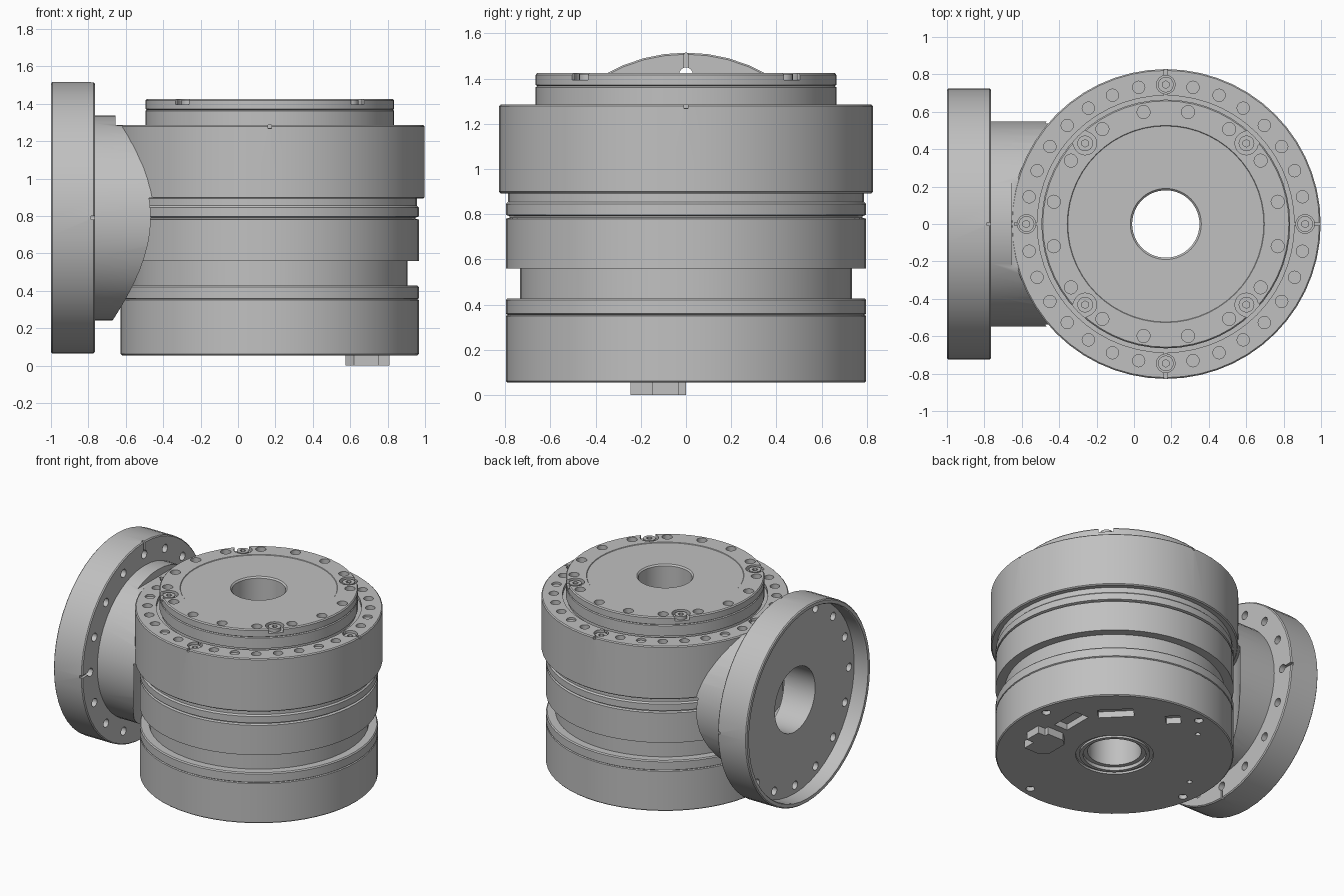
import bpy, bmesh
from math import cos, sin, pi, radians
from mathutils import Matrix, Vector

if "Cube" in bpy.data.objects:
    bpy.data.objects.remove(bpy.data.objects["Cube"])

steel = bpy.data.materials.new("steel_grey")
steel.use_nodes = True
GREY = (0.53, 0.53, 0.53, 1)
steel.diffuse_color = GREY
steel.node_tree.nodes["Principled BSDF"].inputs["Base Color"].default_value = GREY

AXIS = Matrix.Translation((0.17, 0, 0))                 # upright body axis
SIDE = Matrix.Translation((0, 0, 0.79)) @ Matrix.Rotation(pi / 2, 4, 'Y')  # local z -> +x


def finish(name, bm, matrix):
    bmesh.ops.remove_doubles(bm, verts=bm.verts, dist=1e-5)
    bmesh.ops.recalc_face_normals(bm, faces=bm.faces)
    mesh = bpy.data.meshes.new(name)
    bm.to_mesh(mesh)
    bm.free()
    mesh.transform(matrix)
    mesh.materials.append(steel)
    obj = bpy.data.objects.new(name, mesh)
    bpy.context.collection.objects.link(obj)
    return obj


def lathe(name, profile, matrix=AXIS, steps=56):
    """Closed (radius, height) outline spun into a ring."""
    bm = bmesh.new()
    vs = [bm.verts.new((r, 0, z)) for r, z in profile]
    es = [bm.edges.new((a, b)) for a, b in zip(vs, vs[1:] + vs[:1])]
    bmesh.ops.spin(bm, geom=vs + es, cent=(0, 0, 0), axis=(0, 0, 1),
                   angle=2 * pi, steps=steps)
    return finish(name, bm, matrix)


def rod(bm, r, x, y, z0, z1, segs=16):
    bmesh.ops.create_cone(bm, cap_ends=True, segments=segs, radius1=r, radius2=r,
                          depth=z1 - z0, matrix=Matrix.Translation((x, y, (z0 + z1) / 2)))


def box(bm, size, centre, turn=0):
    bmesh.ops.create_cube(bm, size=1, matrix=Matrix.Translation(centre)
                          @ Matrix.Rotation(turn, 4, 'Z') @ Matrix.Diagonal((*size, 1)))


def polar(r, a):
    return r * cos(a), r * sin(a)


def cut(obj, bm, matrix=AXIS):
    """Subtract the shapes in bm from obj."""
    cutter = finish("cutter", bm, matrix)
    cutter.hide_render = True
    mod = obj.modifiers.new("cut", 'BOOLEAN')
    mod.operation, mod.solver, mod.object = 'DIFFERENCE', 'EXACT', cutter
    mod.use_self = True
    bpy.context.view_layer.objects.active = obj
    bpy.ops.object.modifier_apply(modifier="cut")
    bpy.data.objects.remove(cutter)


# Lower housing: drum, recessed waist, grooved upper drum
lower = lathe("lower_housing", [
    (0.18, 0.08), (0.21, 0.08), (0.21, 0.055), (0.235, 0.055), (0.235, 0.07), (0.26, 0.07),
    (0.26, 0.055), (0.79, 0.055), (0.797, 0.062), (0.797, 0.35), (0.79, 0.355),
    (0.797, 0.36), (0.797, 0.42), (0.79, 0.428), (0.735, 0.428), (0.735, 0.56),
    (0.797, 0.56), (0.797, 0.78), (0.78, 0.785), (0.78, 0.792), (0.797, 0.797),
    (0.797, 0.845), (0.787, 0.855), (0.787, 0.92), (0.18, 0.92)])
bm = bmesh.new()
for k in range(4):                                      # cover screws
    rod(bm, 0.03, *polar(0.725, radians(11 + 90 * k)), 0.03, 0.085)
for a in (114, 176):                                    # small locating holes
    rod(bm, 0.018, *polar(0.62, radians(a)), 0.03, 0.085)
box(bm, (0.11, 0.22, 0.1), (0.51, 0.16, 0.05))          # cable sockets
box(bm, (0.1, 0.24, 0.1), (0.35, 0.43, 0.05), pi / 4)
box(bm, (0.1, 0.1, 0.1), (0, 0.61, 0.05), pi / 4)
cut(lower, bm)

# Upper ring with bolt circle
ring = lathe("upper_ring", [
    (0.18, 0.9), (0.82, 0.893), (0.828, 0.9), (0.828, 1.278), (0.821, 1.285),
    (0.687, 1.285), (0.687, 1.26), (0.18, 1.26)])
bm = bmesh.new()
for k in range(32):
    x, y = polar(0.745, k * pi / 16)
    rod(bm, 0.05 if k % 8 == 0 else 0.033, x, y, 1.27 if k % 4 == 2 else 1.2, 1.32)
cut(ring, bm)
bm = bmesh.new()
for k in range(4):                                      # radial alignment slots
    a = k * pi / 2
    box(bm, (0.17, 0.018, 0.05), (*polar(0.765, a), 1.293), a)
cut(ring, bm)

# Rotating top plate
plate = lathe("top_plate", [
    (0.18, 1.22), (0.655, 1.22), (0.655, 1.285), (0.665, 1.285), (0.665, 1.362),
    (0.658, 1.367), (0.665, 1.372), (0.665, 1.417), (0.658, 1.425), (0.527, 1.425),
    (0.524, 1.421), (0.19, 1.421), (0.18, 1.411)])
bm = bmesh.new()
for k in range(16):
    rod(bm, 0.035, *polar(0.61, (k + 0.5) * pi / 8), 1.385, 1.45)
for k in range(4):                                      # screw pockets open to the rim
    a = (k + 0.5) * pi / 2
    rod(bm, 0.062, *polar(0.61, a), 1.395, 1.45, 20)
    box(bm, (0.08, 0.1, 0.055), (*polar(0.66, a), 1.4225), a)
cut(plate, bm)

# Socket screws in the plate pockets and ring quadrants
bm = bmesh.new()
for k in range(4):
    for r, a, z in ((0.61, k + 0.5, 1.39), (0.745, k, 1.19)):
        x, y = polar(r, a * pi / 2)
        rod(bm, 0.042, x, y, z, z + (0.03 if r < 0.7 else 0.08))
screws = finish("socket_screws", bm, AXIS)
bm = bmesh.new()
for k in range(4):
    for r, a, z in ((0.61, k + 0.5, 1.405), (0.745, k, 1.25)):
        rod(bm, 0.02, *polar(r, a * pi / 2), z, z + 0.05, 6)
cut(screws, bm)

# Side flange: dished outside, bored, with bolt circle and slots
flange = lathe("side_flange", [
    (0.235, -0.89), (0.69, -0.89), (0.69, -0.992), (0.695, -1), (0.718, -1), (0.725, -0.993),
    (0.725, -0.772), (0.718, -0.765), (0.235, -0.765)], SIDE, 48)
bm = bmesh.new()
for k in range(16):
    rod(bm, 0.03, *polar(0.63, k * pi / 8), -1.1, -0.7)
cut(flange, bm, SIDE)
bm = bmesh.new()
for k in range(4):
    a = k * pi / 2
    box(bm, (0.12, 0.018, 0.04), (*polar(0.69, a), -0.765), a)
cut(flange, bm, SIDE)

# Neck joining flange and ring: trimmed above the ring, clear of the drum below it
neck = lathe("side_neck", [
    (0.235, -0.77), (0.548, -0.77), (0.548, -0.3), (0.235, -0.3)], SIDE, 48)
bm = bmesh.new()
box(bm, (0.6, 1.4, 0.3), (-0.355, 0, 1.434))
cut(neck, bm, Matrix())
for radius, z0, z1 in ((0.84, 0, 0.895), (0.81, 0.5, 1.5)):
    bm = bmesh.new()
    rod(bm, radius, 0, 0, z0, z1, 112)
    cut(neck, bm)

# Connector block under the base
bm = bmesh.new()
outline = [(0.575, -0.2), (0.62, -0.245), (0.75, -0.245), (0.75, -0.15), (0.81, -0.15),
           (0.81, -0.03), (0.75, -0.03), (0.75, 0), (0.62, 0), (0.575, -0.04)]
face = bm.faces.new([bm.verts.new((x, y, 0)) for x, y in outline])
ext = bmesh.ops.extrude_face_region(bm, geom=[face])
bmesh.ops.translate(bm, vec=Vector((0, 0, 0.07)),
                    verts=[v for v in ext["geom"] if isinstance(v, bmesh.types.BMVert)])
connector = finish("connector_block", bm, Matrix())

# Smooth curved walls, keep machined edges crisp
bpy.ops.object.select_all(action='DESELECT')
for obj in (lower, ring, plate, screws, flange, neck, connector):
    obj.select_set(True)
bpy.context.view_layer.objects.active = lower
bpy.ops.object.shade_smooth_by_angle(angle=radians(30))
